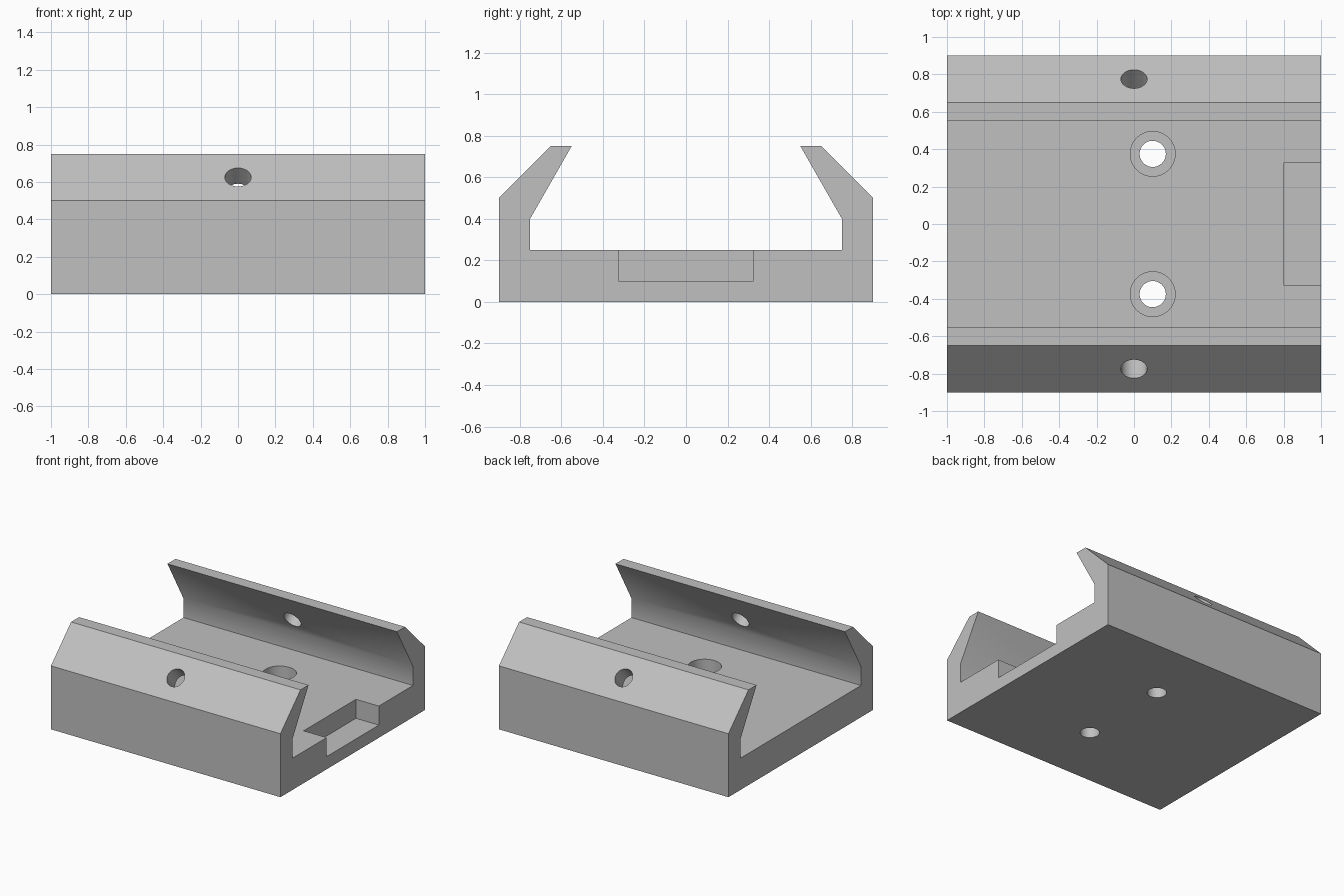
import bpy
import bmesh
import math
from mathutils import Matrix, Vector

cube = bpy.data.objects.get("Cube")
if cube:
    bpy.data.objects.remove(cube, do_unlink=True)

grey = bpy.data.materials.new("plain grey")
grey.use_nodes = True
COLOUR = (0.53, 0.53, 0.53, 1)
grey.diffuse_color = COLOUR
grey.node_tree.nodes["Principled BSDF"].inputs["Base Color"].default_value = COLOUR


def make_object(name, bm):
    bmesh.ops.recalc_face_normals(bm, faces=bm.faces)
    mesh = bpy.data.meshes.new(name)
    bm.to_mesh(mesh)
    bm.free()
    mesh.materials.append(grey)
    obj = bpy.data.objects.new(name, mesh)
    bpy.context.collection.objects.link(obj)
    return obj


def cylinder_cutter(name, start, end, radius):
    start, end = Vector(start), Vector(end)
    axis = end - start
    turn = axis.to_track_quat('Z', 'Y').to_matrix().to_4x4()
    bm = bmesh.new()
    bmesh.ops.create_cone(bm, cap_ends=True, segments=64, radius1=radius, radius2=radius,
                          depth=axis.length,
                          matrix=Matrix.Translation((start + end) / 2) @ turn)
    return make_object(name, bm)


# Channel with inward-leaning rails: half profile mirrored, then extruded along x
half = [(0.9, 0), (0.9, 0.5), (0.65, 0.75), (0.55, 0.75), (0.75, 0.4), (0.75, 0.25)]
profile = half + [(-y, z) for y, z in reversed(half)]
bm = bmesh.new()
face = bm.faces.new([bm.verts.new((-1, y, z)) for y, z in profile])
extruded = bmesh.ops.extrude_face_region(bm, geom=[face])["geom"]
bmesh.ops.translate(bm, vec=(2, 0, 0),
                    verts=[v for v in extruded if isinstance(v, bmesh.types.BMVert)])
body = make_object("rail_channel", bm)

# Rectangular notch in the floor at the left end
bm = bmesh.new()
bmesh.ops.create_cube(bm, size=1, matrix=Matrix.Translation((0.95, 0, 0.25))
                      @ Matrix.Diagonal((0.3, 0.65, 0.3, 1)))
cutters = [make_object("notch_cutter", bm)]

# Counterbored floor holes and slanted rail holes
for side, s in (("back", 1), ("front", -1)):
    y = 0.375 * s
    cutters.append(cylinder_cutter(side + "_counterbore_cutter", (0.1, y, 0.1), (0.1, y, 0.35), 0.12))
    cutters.append(cylinder_cutter(side + "_floor_hole_cutter", (0.1, y, -0.1), (0.1, y, 0.3), 0.07))
    cutters.append(cylinder_cutter(side + "_rail_hole_cutter",
                                   (0, 0.525 * s, 0.375), (0, 0.9 * s, 0.75), 0.07))

for cutter in cutters:
    mod = body.modifiers.new(cutter.name, 'BOOLEAN')
    mod.operation = 'DIFFERENCE'
    mod.solver = 'EXACT'
    mod.object = cutter

# Apply the cuts and discard the cutters
bpy.ops.object.select_all(action='DESELECT')
body.select_set(True)
bpy.context.view_layer.objects.active = body
for mod in list(body.modifiers):
    bpy.ops.object.modifier_apply(modifier=mod.name)
for cutter in cutters:
    bpy.data.objects.remove(cutter, do_unlink=True)

bpy.ops.object.shade_smooth_by_angle(angle=math.radians(30))
